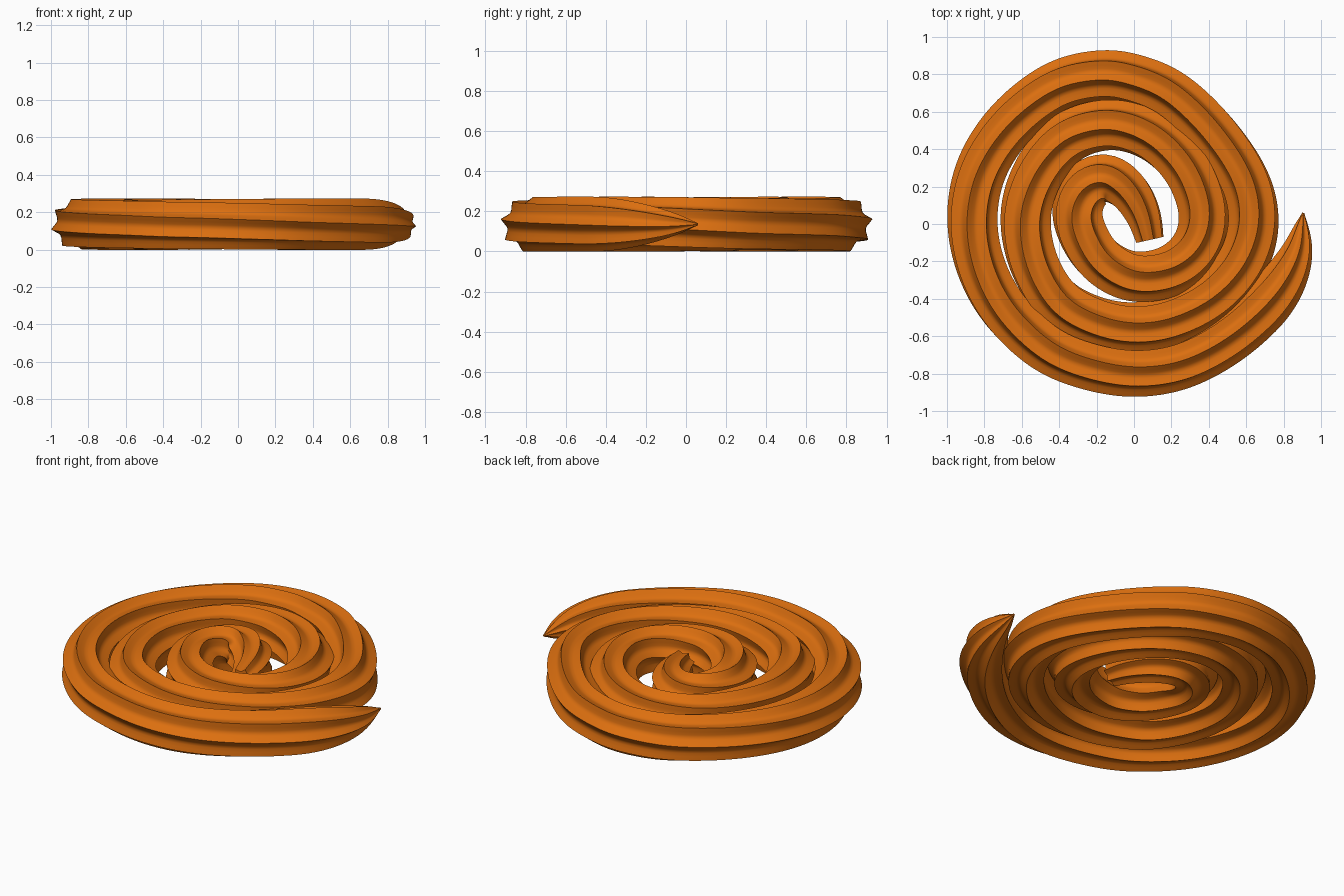
import bpy, bmesh, math
from mathutils import Vector

if "Cube" in bpy.data.objects:
    bpy.data.objects.remove(bpy.data.objects["Cube"])

# Spiral centre line seen from above, from the inner end to the outer tip
PATH = [(0.085, -0.085), (0.05, 0.05), (-0.03, 0.18), (-0.15, 0.25), (-0.265, 0.19),
        (-0.305, 0.04), (-0.22, -0.15), (-0.09, -0.255), (0.05, -0.285), (0.22, -0.24),
        (0.34, -0.12), (0.375, 0.05), (0.31, 0.25), (0.18, 0.41), (0.02, 0.505),
        (-0.16, 0.53), (-0.36, 0.46), (-0.51, 0.28), (-0.58, 0.05), (-0.54, -0.2),
        (-0.41, -0.41), (-0.21, -0.52), (0, -0.555), (0.21, -0.515), (0.42, -0.4),
        (0.575, -0.22), (0.64, 0), (0.595, 0.23), (0.43, 0.48), (0.22, 0.68),
        (0.02, 0.77), (-0.17, 0.795), (-0.41, 0.735), (-0.65, 0.55), (-0.81, 0.31),
        (-0.865, 0.05), (-0.825, -0.21), (-0.7, -0.45), (-0.49, -0.65), (-0.26, -0.75),
        (0, -0.79), (0.26, -0.745), (0.52, -0.6), (0.74, -0.39), (0.865, -0.17), (0.905, 0.06)]
RADIUS, GROOVE, RIDGES, PER = 0.137, 0.033, 8, 6
RING, COUNT = 8 * 6, 420


def smooth_path(pts, n):
    """Catmull-Rom through the points, resampled to n even steps."""
    p = [Vector(q) for q in pts]
    p = [2 * p[0] - p[1]] + p + [2 * p[-1] - p[-2]]
    dense = []
    for i in range(1, len(p) - 2):
        a, b, c, d = p[i - 1:i + 3]
        for k in range(24):
            t = k / 24
            dense.append(0.5 * (2 * b + (c - a) * t + (2 * a - 5 * b + 4 * c - d) * t * t
                                + (3 * b - a - 3 * c + d) * t ** 3))
    dense.append(p[-2])
    acc = [0]
    for a, b in zip(dense, dense[1:]):
        acc.append(acc[-1] + (b - a).length)
    out, j = [], 0
    for i in range(n):
        s = acc[-1] * i / (n - 1)
        while j < len(dense) - 2 and acc[j + 1] < s:
            j += 1
        out.append(dense[j].lerp(dense[j + 1], (s - acc[j]) / (acc[j + 1] - acc[j])))
    for _ in range(6):
        out = [out[0]] + [(out[i - 1] + 2 * out[i] + out[i + 1]) / 4
                          for i in range(1, n - 1)] + [out[-1]]
    return out, acc[-1]


path, length = smooth_path(PATH, COUNT)

# Headings, unwrapped so the flutes twist steadily with each turn
heads = []
for i in range(COUNT):
    t = path[min(i + 1, COUNT - 1)] - path[max(i - 1, 0)]
    h = math.atan2(t.y, t.x)
    while heads and h < heads[-1] - math.pi:
        h += 2 * math.pi
    heads.append(h)
top_heading = heads[min(range(COUNT), key=lambda i: (path[i] - Vector((-0.17, 0.795))).length)]

# Sweep the fluted section along the spiral
bm = bmesh.new()
rings = []
for i, c in enumerate(path):
    s = length * i / (COUNT - 1)
    scale = min(1, 0.56 + 0.44 * math.sin(min(1, s / 0.6) * math.pi / 2))
    d = min(1, (length - s) / 0.6)
    scale *= max(0.04, (1 - (1 - d) ** 2) ** 0.85)
    out = Vector((math.sin(heads[i]), -math.cos(heads[i])))
    phase = math.radians(10) - 0.25 * (heads[i] - top_heading)
    ring = []
    for k in range(RING):
        a = 2 * math.pi * k / RING
        r = scale * (RADIUS - GROOVE * abs(math.sin(a * RIDGES / 2)))
        xy = c + out * r * math.cos(a + phase)
        ring.append(bm.verts.new((xy.x, xy.y, 0.136 + r * math.sin(a + phase))))
    rings.append(ring)
for r0, r1 in zip(rings, rings[1:]):
    for k in range(RING):
        n = (k + 1) % RING
        bm.faces.new((r0[k], r0[n], r1[n], r1[k]))
bm.faces.new(rings[0])
bm.faces.new(rings[-1])
bmesh.ops.recalc_face_normals(bm, faces=bm.faces)

mesh = bpy.data.meshes.new("spiral_pastry")
bm.to_mesh(mesh)
bm.free()
pastry = bpy.data.objects.new("spiral_pastry", mesh)
bpy.context.collection.objects.link(pastry)
mat = bpy.data.materials.new("fried_orange")
mat.diffuse_color = (0.72, 0.16, 0.005, 1)
mat.use_nodes = True
mat.node_tree.nodes["Principled BSDF"].inputs["Base Color"].default_value = mat.diffuse_color
mesh.materials.append(mat)

# Crisp flutes, smooth grooves
bpy.context.view_layer.objects.active = pastry
pastry.select_set(True)
bpy.ops.object.shade_smooth_by_angle(angle=math.radians(35))
